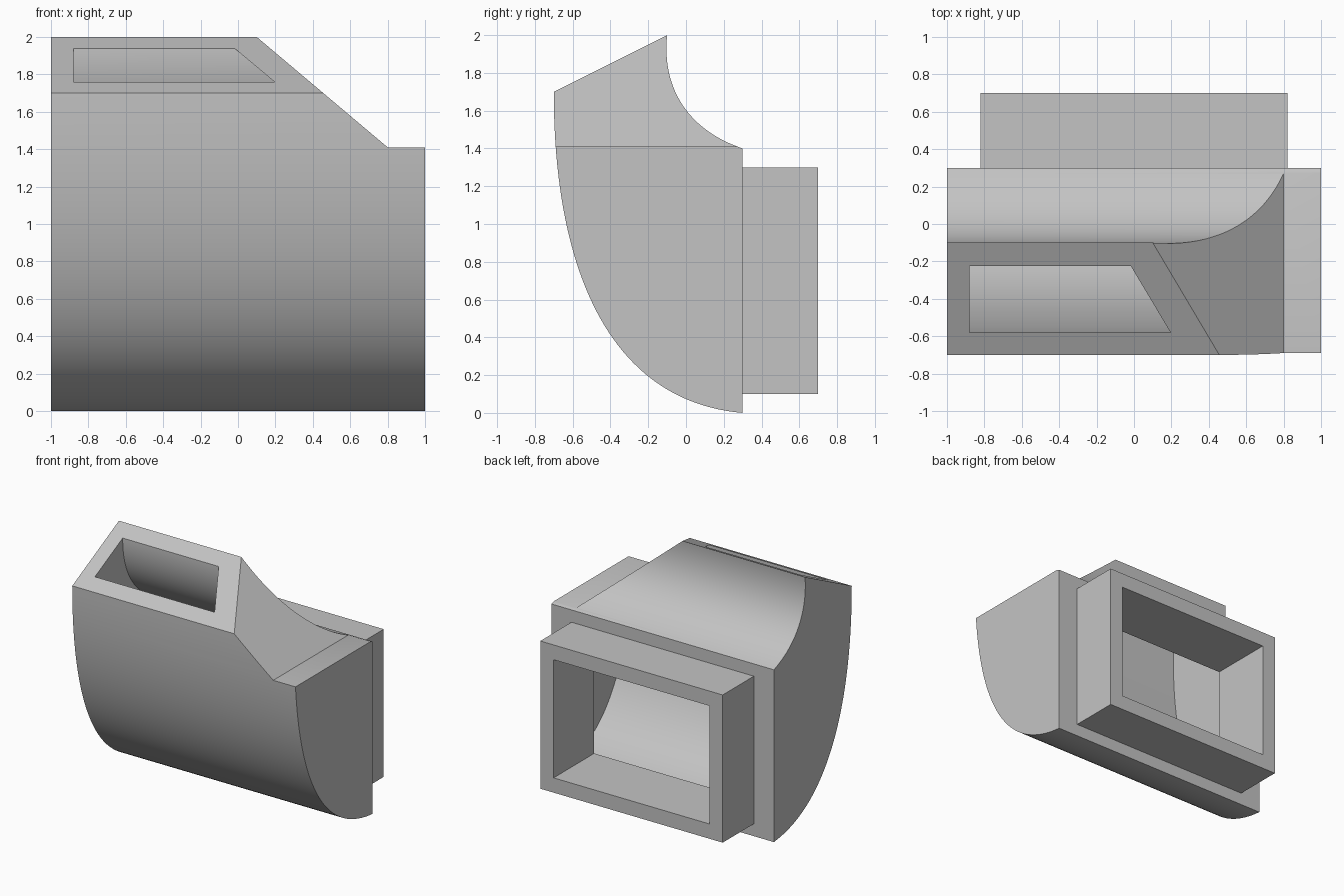
import bpy, bmesh, math
from mathutils import Vector
from mathutils.geometry import interpolate_bezier

old = bpy.data.objects.get("Cube")
if old:
    bpy.data.objects.remove(old, do_unlink=True)

WALL = 0.12

grey = bpy.data.materials.new("plain grey")
grey.use_nodes = True
colour = (0.55, 0.55, 0.55, 1)
grey.diffuse_color = colour
grey.node_tree.nodes["Principled BSDF"].inputs["Base Color"].default_value = colour


def prism(name, outline, axis, low, high):
    """Extrude a 2D outline along x (outline is y, z) or along y (outline is x, z)."""
    def place(p, d):
        return (d, p[0], p[1]) if axis == "x" else (p[0], d, p[1])
    bm = bmesh.new()
    face = bm.faces.new([bm.verts.new(place(p, low)) for p in outline])
    moved = bmesh.ops.extrude_face_region(bm, geom=[face])["geom"]
    bmesh.ops.translate(bm, verts=[v for v in moved if isinstance(v, bmesh.types.BMVert)],
                        vec=place((0, 0), high - low))
    bmesh.ops.recalc_face_normals(bm, faces=bm.faces)
    mesh = bpy.data.meshes.new(name)
    bm.to_mesh(mesh)
    bm.free()
    mesh.materials.append(grey)
    obj = bpy.data.objects.new(name, mesh)
    bpy.context.collection.objects.link(obj)
    return obj


def rectangle(x, bottom, top):
    return [(-x, bottom), (x, bottom), (x, top), (-x, top)]


def combine(target, tool, operation):
    """Apply a boolean and discard the tool."""
    tool.hide_render = True
    mod = target.modifiers.new(operation.lower(), "BOOLEAN")
    mod.operation, mod.solver, mod.object = operation, "EXACT", tool
    bpy.context.view_layer.objects.active = target
    bpy.ops.object.modifier_apply(modifier=mod.name)
    bpy.data.objects.remove(tool, do_unlink=True)


def curve(*points):
    return [p.to_2d() for p in interpolate_bezier(*[Vector((*p, 0)) for p in points], 48)]


def offset(points, distance):
    """Shift each point sideways, to the left of the direction of travel."""
    result = []
    for i, p in enumerate(points):
        t = (points[min(i + 1, len(points) - 1)] - points[max(i - 1, 0)]).normalized()
        result.append(p + distance * Vector((-t.y, t.x)))
    return result


# Side curves of the bend, each running from the top mouth to the back
outer = curve((-0.7, 1.7), (-0.7, 0.75), (-0.4, 0.06), (0.3, 0))
inner = curve((-0.1, 2), (-0.13, 1.7), (0.03, 1.49), (0.3, 1.4))

# Bent body with one sloping shoulder
body = prism("duct_elbow", outer + inner[::-1], "x", -1.2, 1.2)
shoulder = [(-1, -0.2), (1, -0.2), (1, 1.41), (0.8, 1.41), (-0.137, 2.2), (-1, 2.2)]
combine(body, prism("shoulder_outline", shoulder, "y", -1.2, 1.2), "INTERSECT")

# Rectangular collar at the back
combine(body, prism("collar", rectangle(0.82, 0.1, 1.3), "y", 0.25, 0.7), "UNION")

# Hollow inside that follows the walls and opens at the top mouth
back = 0.3 - WALL
outer_in = [p for p in offset(outer, WALL) if p.x < back - 0.005]
inner_in = [p for p in offset(inner, -WALL) if p.x < back - 0.005]
hollow_side = ([Vector((outer_in[0].x, 2.3))] + outer_in
               + [Vector((back, outer_in[-1].y)), Vector((back, inner_in[-1].y))]
               + inner_in[::-1] + [Vector((inner_in[0].x, 2.3))])
hollow = prism("hollow", hollow_side, "x", -1.2, 1.2)
hollow_front = [(-0.88, -0.2), (0.88, -0.2), (0.88, 1.29), (0.757, 1.29),
                (-0.45, 2.3), (-0.88, 2.3)]
combine(hollow, prism("hollow_outline", hollow_front, "y", -1.2, 1.2), "INTERSECT")
combine(body, hollow, "DIFFERENCE")

# Passage through the collar and the back wall
combine(body, prism("passage", rectangle(0.7, 0.22, 1.18), "y", 0.1, 0.9), "DIFFERENCE")

# Smooth the bends and keep the corners crisp
bpy.ops.object.select_all(action="DESELECT")
body.select_set(True)
bpy.context.view_layer.objects.active = body
bpy.ops.object.shade_smooth_by_angle(angle=math.radians(25))
